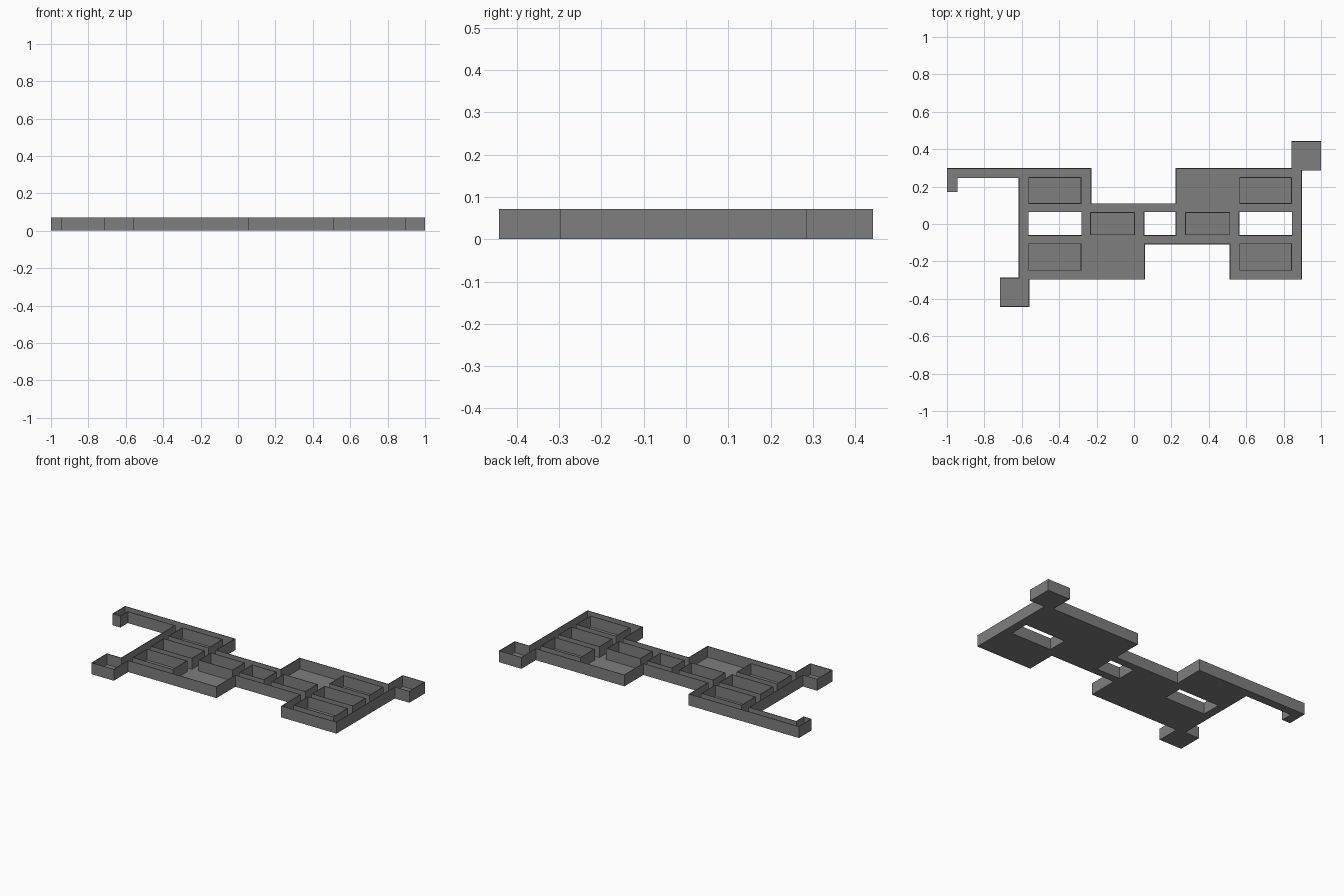
import bpy
from mathutils import Vector

if "Cube" in bpy.data.objects:
    bpy.data.objects.remove(bpy.data.objects["Cube"])

H = 0.072      # wall height
T = 0.004      # wall thickness
FLOOR = 0.003  # floor slab thickness

dark = bpy.data.materials.new("dark_grey")
dark.diffuse_color = (.21, .21, .21, 1)
dark.use_nodes = True
dark.node_tree.nodes["Principled BSDF"].inputs["Base Color"].default_value = dark.diffuse_color


def offset(loop, d):
    """Shift a counter-clockwise right-angled loop inward by d (outward if negative)."""
    pts = [Vector(p) for p in loop]
    out = []
    for i, p in enumerate(pts):
        a = (p - pts[i - 1]).normalized()
        b = (pts[(i + 1) % len(pts)] - p).normalized()
        out.append(p + d * (Vector((-a.y, a.x)) + Vector((-b.y, b.x))))
    return out


def rect(x0, x1, y0, y1):
    return [(x0, y0), (x1, y0), (x1, y1), (x0, y1)]


def plate(name, loops, z0, z1):
    """Extrude filled flat loops (inner loops become holes) into a flat-shaded mesh."""
    cu = bpy.data.curves.new(name, 'CURVE')
    cu.dimensions = '2D'
    cu.fill_mode = 'BOTH'
    cu.extrude = (z1 - z0) / 2
    for loop in loops:
        sp = cu.splines.new('POLY')
        sp.points.add(len(loop) - 1)
        for pt, co in zip(sp.points, loop):
            pt.co = (co[0], co[1], 0, 1)
        sp.use_cyclic_u = True
    ob = bpy.data.objects.new(name, cu)
    ob.location.z = (z0 + z1) / 2
    bpy.context.collection.objects.link(ob)
    bpy.ops.object.select_all(action='DESELECT')
    ob.select_set(True)
    bpy.context.view_layer.objects.active = ob
    bpy.ops.object.convert(target='MESH')
    ob = bpy.context.object
    bpy.ops.object.shade_flat()
    ob.data.materials.clear()
    ob.data.materials.append(dark)
    return ob


# Outer edge of the whole floor plan, counter-clockwise
outline = [
    (-.717, -.4425), (-.56, -.4425), (-.56, -.298), (.058, -.298),
    (.058, -.109), (.511, -.109), (.511, -.298), (.898, -.298),
    (.898, .285), (1, .285), (1, .4425), (.842, .4425),
    (.842, .299), (.222, .299), (.222, .11), (-.228, .11),
    (-.228, .299), (-1, .299), (-1, .171), (-.943, .171),
    (-.943, .245), (-.617, .245), (-.617, -.287), (-.717, -.287),
]

# Open shafts through the floor
shafts = [rect(x0, x1, -.06, .063)
          for x0, x1 in ((-.564, -.282), (.056, .222), (.563, .844))]

# Walled rooms inside the corridors
rooms = [rect(x0, x1, y0, y1)
         for x0, x1 in ((-.565, -.281), (.563, .844))
         for y0, y1 in ((-.249, -.104), (.108, .25))]
rooms += [rect(x0, x1, -.06, .064) for x0, x1 in ((-.235, .005), (.274, .514))]

# Floor slab
plate("floor", [outline] + shafts, 0, FLOOR)

# Outer wall
plate("outer_wall", [outline, offset(outline, T)], 0, H)

# Walls round the shafts and the rooms
for i, s in enumerate(shafts):
    plate(f"shaft_wall_{i + 1}", [offset(s, -T), s], 0, H)
for i, r in enumerate(rooms):
    plate(f"room_wall_{i + 1}", [r, offset(r, T)], 0, H)
